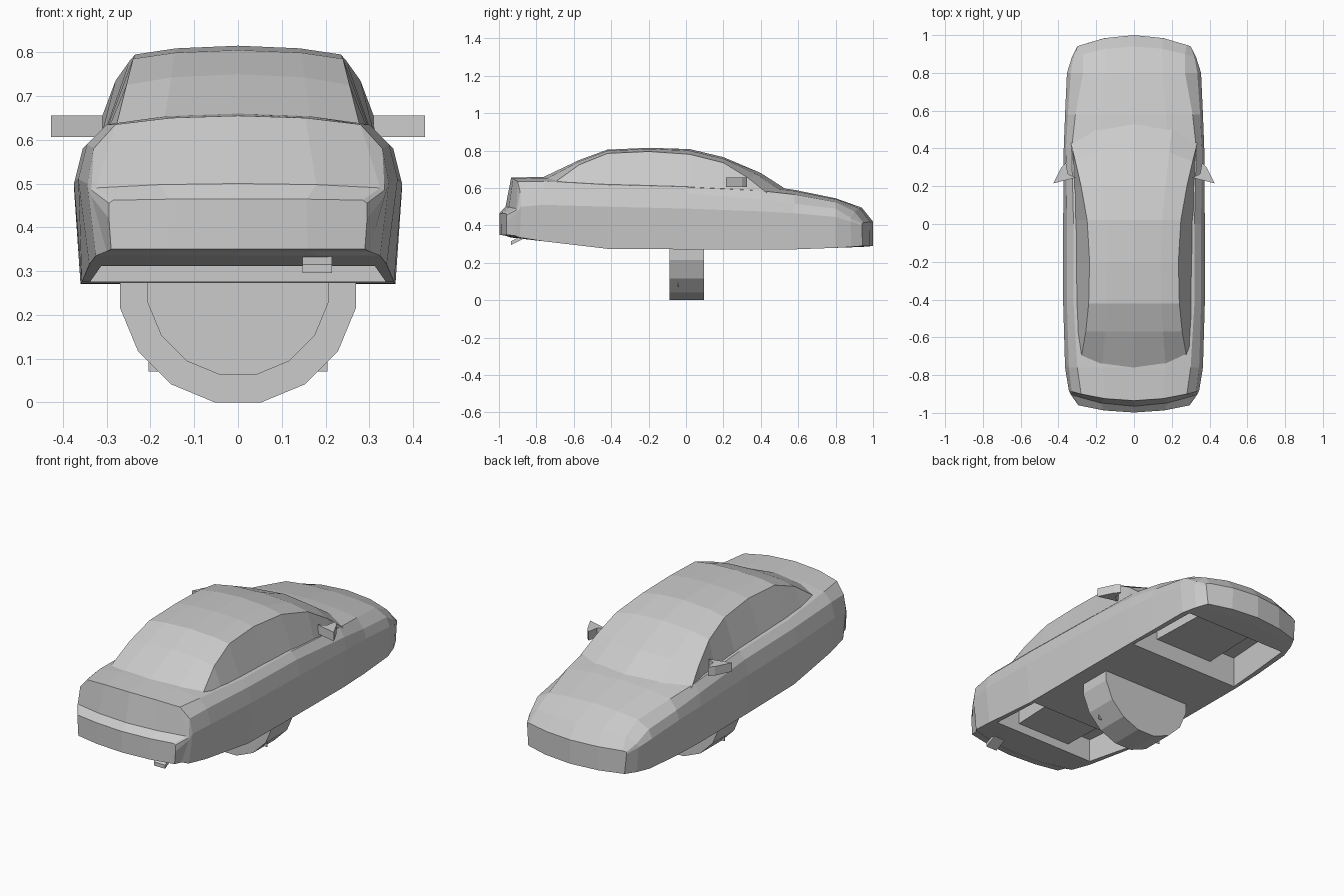
import bpy, bmesh
from math import cos, sin, pi

cube = bpy.data.objects.get("Cube")
if cube:
    bpy.data.objects.remove(cube, do_unlink=True)

# Single paint colour
paint = bpy.data.materials.new("plain_grey")
paint.use_nodes = True
GREY = (0.6, 0.6, 0.6, 1)
paint.diffuse_color = GREY
paint.node_tree.nodes["Principled BSDF"].inputs["Base Color"].default_value = GREY


def finish(name, bm):
    """Turn a bmesh into a named, painted object."""
    bmesh.ops.recalc_face_normals(bm, faces=bm.faces)
    mesh = bpy.data.meshes.new(name)
    bm.to_mesh(mesh)
    bm.free()
    mesh.materials.append(paint)
    obj = bpy.data.objects.new(name, mesh)
    bpy.context.collection.objects.link(obj)
    return obj


def loft(name, halves):
    """Skin half sections that run from bottom centre round to top centre.

    Each half is mirrored in x; both ends are closed with strips."""
    bm = bmesh.new()
    rings = []
    for half in halves:
        right = [bm.verts.new(p) for p in half]
        left = [bm.verts.new((-x, y, z)) for x, y, z in half[1:-1]]
        rings.append(right + left[::-1])
    count = len(rings[0])
    for a, b in zip(rings, rings[1:]):
        for i in range(count):
            j = (i + 1) % count
            bm.faces.new((a[i], a[j], b[j], b[i]))
    top = len(halves[0]) - 1
    for r in (rings[0], rings[-1]):
        bm.faces.new((r[0], r[1], r[top - 1], r[top]))
        bm.faces.new(r[1:top])
        bm.faces.new((r[0], r[top], r[top + 1], r[-1]))
        bm.faces.new(r[top + 1:])
    return finish(name, bm)


def prism(name, outline, low, high):
    """Extrude a plan outline between two heights."""
    bm = bmesh.new()
    bottom = [bm.verts.new((x, y, low)) for x, y in outline]
    upper = [bm.verts.new((x, y, high)) for x, y in outline]
    bm.faces.new(bottom)
    bm.faces.new(upper)
    for i in range(len(outline)):
        j = (i + 1) % len(outline)
        bm.faces.new((bottom[i], bottom[j], upper[j], upper[i]))
    return finish(name, bm)


# Lower body: y, bow, bottom z, then x/z of sill, belt, shoulder, deck, and centre z
stations = [
    (-.998, .04, .35, .29, (.295, .42), (.295, .455), (.285, .462), .465),
    (-.965, .05, .345, .30, (.335, .47), (.335, .485), (.325, .49), .50),
    (-.935, .04, .335, .325, (.345, .50), (.33, .58), (.28, .635), .655),
    (-.76, 0, .315, .34, (.365, .51), (.345, .59), (.30, .635), .66),
    (-.42, 0, .275, .357, (.375, .50), (.355, .58), (.32, .615), .66),
    (0, 0, .272, .36, (.375, .49), (.355, .57), (.32, .605), .65),
    (.4, 0, .27, .36, (.372, .475), (.36, .54), (.33, .585), .615),
    (.58, 0, .272, .355, (.365, .465), (.35, .515), (.31, .565), .59),
    (.8, 0, .28, .345, (.355, .445), (.335, .49), (.27, .525), .545),
    (.94, -.05, .285, .32, (.33, .42), (.32, .44), (.27, .475), .495),
    (1, -.06, .29, .29, (.30, .40), (.30, .41), (.28, .415), .42),
]


def body_half(y, bow, low, sill, belt, shoulder, deck, centre):
    mid_top = (deck[0] * .55, deck[1] * .25 + centre * .75)
    pts = [(0, low), (sill * .55, low), (sill, low), belt, shoulder, deck, mid_top, (0, centre)]
    return [(x, y + bow * (x / .3) ** 2, z) for x, z in pts]


body = loft("body", [body_half(*s) for s in stations])

# Cabin: centre y, edge y, roof edge x and z, centre z
roof = [
    (-.77, -.71, .28, .625, .655),
    (-.57, -.57, .255, .725, .75),
    (-.42, -.42, .24, .785, .805),
    (-.2, -.2, .235, .795, .815),
    (.02, .02, .248, .78, .808),
    (.2, .2, .28, .735, .765),
    (.4, .33, .31, .655, .68),
    (.54, .43, .335, .575, .59),
]


def cabin_half(yc, ye, x, z, zc):
    base = max(x, .328)
    ym = yc * .7 + ye * .3
    return [(0, yc, .54), (x * .6, ym, .54), (base, ye, .55),
            (x, ye, z), (x * .6, ym, z * .3 + zc * .7), (0, yc, zc)]


loft("cabin", [cabin_half(*r) for r in roof])

# Open wells under both ends, deeper at the sides than in the middle
for near, far in ((.4, .82), (-.4, -.73)):
    for a, b, height in ((-.34, -.18, .44), (-.2, .2, .36), (.18, .34, .44)):
        taper = .92
        plan = [(a, near), (b, near), (b * taper, far), (a * taper, far)]
        cutter = prism("well_cutter", plan, .2, height)
        cutter.hide_render = True
        cutter.hide_set(True)
        cut = body.modifiers.new("well", "BOOLEAN")
        cut.operation = "DIFFERENCE"
        cut.solver = "EXACT"
        cut.object = cutter

# Bake the cuts and drop the cutters
bpy.context.view_layer.update()
cut_mesh = bpy.data.meshes.new_from_object(body.evaluated_get(bpy.context.evaluated_depsgraph_get()))
body.modifiers.clear()
body.data = cut_mesh
for obj in [o for o in bpy.data.objects if o.name.startswith("well_cutter")]:
    bpy.data.objects.remove(obj, do_unlink=True)

# Door mirrors
for side, label in ((1, "left"), (-1, "right")):
    plan = [(.31, .245), (.427, .215), (.385, .30), (.36, .325), (.35, .265)]
    prism(label + "_mirror", [(side * x, y) for x, y in plan], .606, .655)

# Exhaust tip, sloping down to its mouth
exhaust = prism("exhaust_tip", [(.147, -.935), (.215, -.935), (.215, -.87), (.147, -.87)], .295, .315)
for v in exhaust.data.vertices:
    v.co.z += (v.co.y + .935) * .5

# Wheel in the middle, facing front, with a recessed disc
SIDES, HUB = 16, .275
bm = bmesh.new()


def circle(radius, y):
    angles = [(i + .5) * 2 * pi / SIDES for i in range(SIDES)]
    return [bm.verts.new((radius * cos(t), y, HUB + radius * sin(t))) for t in angles]


loops = [circle(.275, .097), circle(.275, -.088), circle(.21, -.088), circle(.21, -.042)]
bm.faces.new(loops[0])
bm.faces.new(loops[-1])
for a, b in zip(loops, loops[1:]):
    for i in range(SIDES):
        j = (i + 1) % SIDES
        bm.faces.new((a[i], a[j], b[j], b[i]))
wheel = finish("wheel", bm)
drop = min(v.co.z for v in wheel.data.vertices)
for v in wheel.data.vertices:
    v.co.z -= drop

# Square plate through the wheel, its corners just past the tread
prism("wheel_plate", [(-.205, -.043), (.205, -.043), (.205, -.04), (-.205, -.04)], .07, .47)
